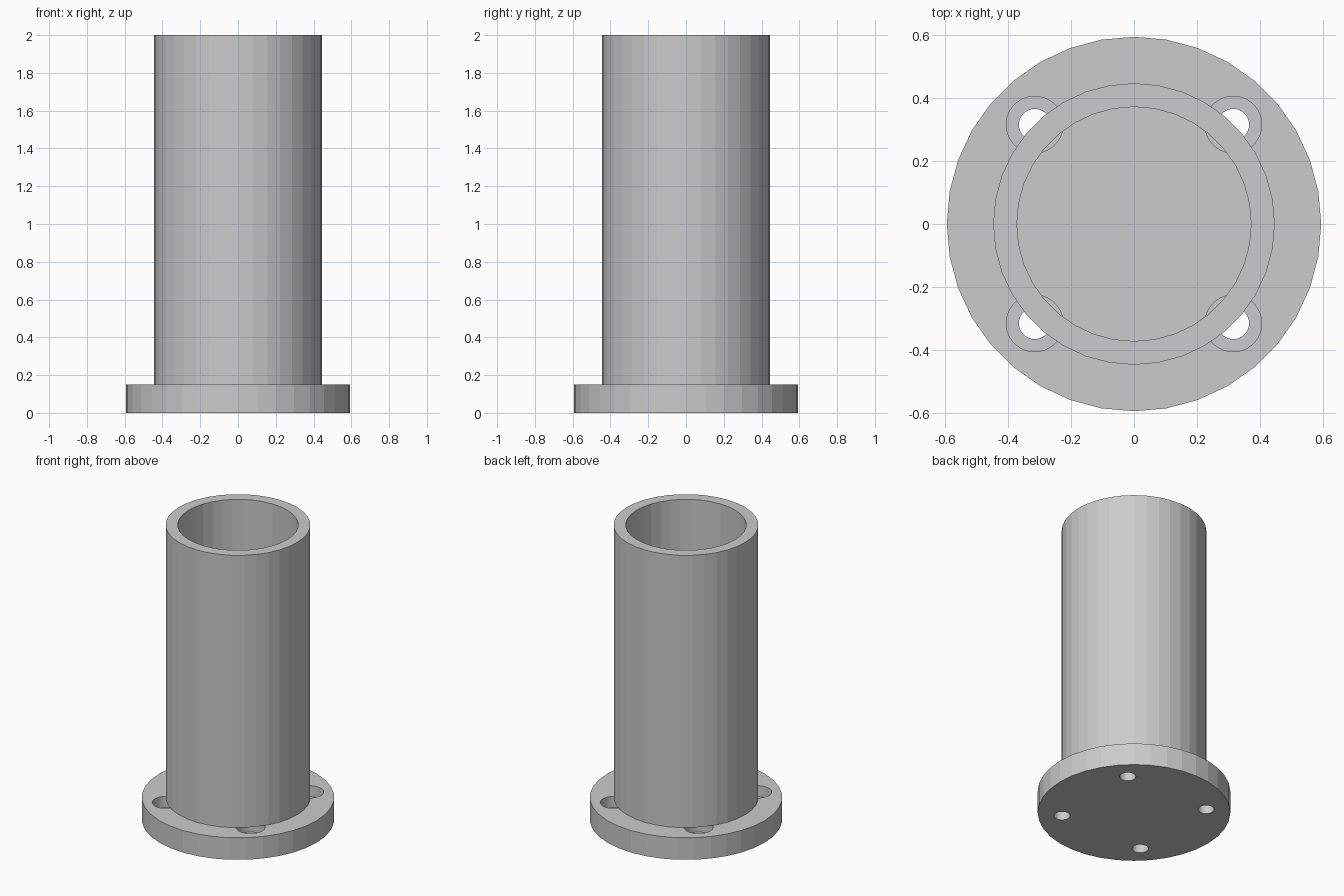
import bpy
import bmesh
import math

if "Cube" in bpy.data.objects:
    bpy.data.objects.remove(bpy.data.objects["Cube"])

SIDES = 36
FLANGE_R, FLANGE_H = 0.593, 0.15
OUTER_R, INNER_R, TOP = 0.446, 0.371, 2.0
BOLT_CIRCLE = 0.445


def cylinder(name, r, z0, z1, x=0, y=0):
    bpy.ops.mesh.primitive_cylinder_add(vertices=SIDES, radius=r, depth=z1 - z0,
                                        location=(x, y, (z0 + z1) / 2))
    ob = bpy.context.object
    ob.name = name
    return ob


def cut(target, cutter):
    mod = target.modifiers.new("cut", 'BOOLEAN')
    mod.operation = 'DIFFERENCE'
    mod.solver = 'EXACT'
    mod.object = cutter
    cutter.hide_render = True
    bpy.context.view_layer.objects.active = target
    bpy.ops.object.modifier_apply(modifier=mod.name)
    bpy.data.objects.remove(cutter)


# Base flange with four counterbored bolt holes
flange = cylinder("base_flange", FLANGE_R, 0, FLANGE_H)
for i in range(4):
    a = math.radians(45 + 90 * i)
    x, y = BOLT_CIRCLE * math.cos(a), BOLT_CIRCLE * math.sin(a)
    cut(flange, cylinder("bolt_hole_cutter", 0.05, -0.1, 0.3, x, y))
    cut(flange, cylinder("counterbore_cutter", 0.09, 0.075, 0.3, x, y))

# Hollow tube standing on the flange: a rectangular wall section swept round
bm = bmesh.new()
section = [(OUTER_R, FLANGE_H), (OUTER_R, TOP), (INNER_R, TOP), (INNER_R, FLANGE_H)]
rings = []
for i in range(SIDES):
    a = 2 * math.pi * i / SIDES
    rings.append([bm.verts.new((r * math.cos(a), r * math.sin(a), z)) for r, z in section])
for i in range(SIDES):
    p, q = rings[i], rings[(i + 1) % SIDES]
    for k in range(4):
        m = (k + 1) % 4
        bm.faces.new((p[k], q[k], q[m], p[m]))
bmesh.ops.recalc_face_normals(bm, faces=bm.faces)
mesh = bpy.data.meshes.new("tube")
bm.to_mesh(mesh)
bm.free()
bpy.context.collection.objects.link(bpy.data.objects.new("tube", mesh))
